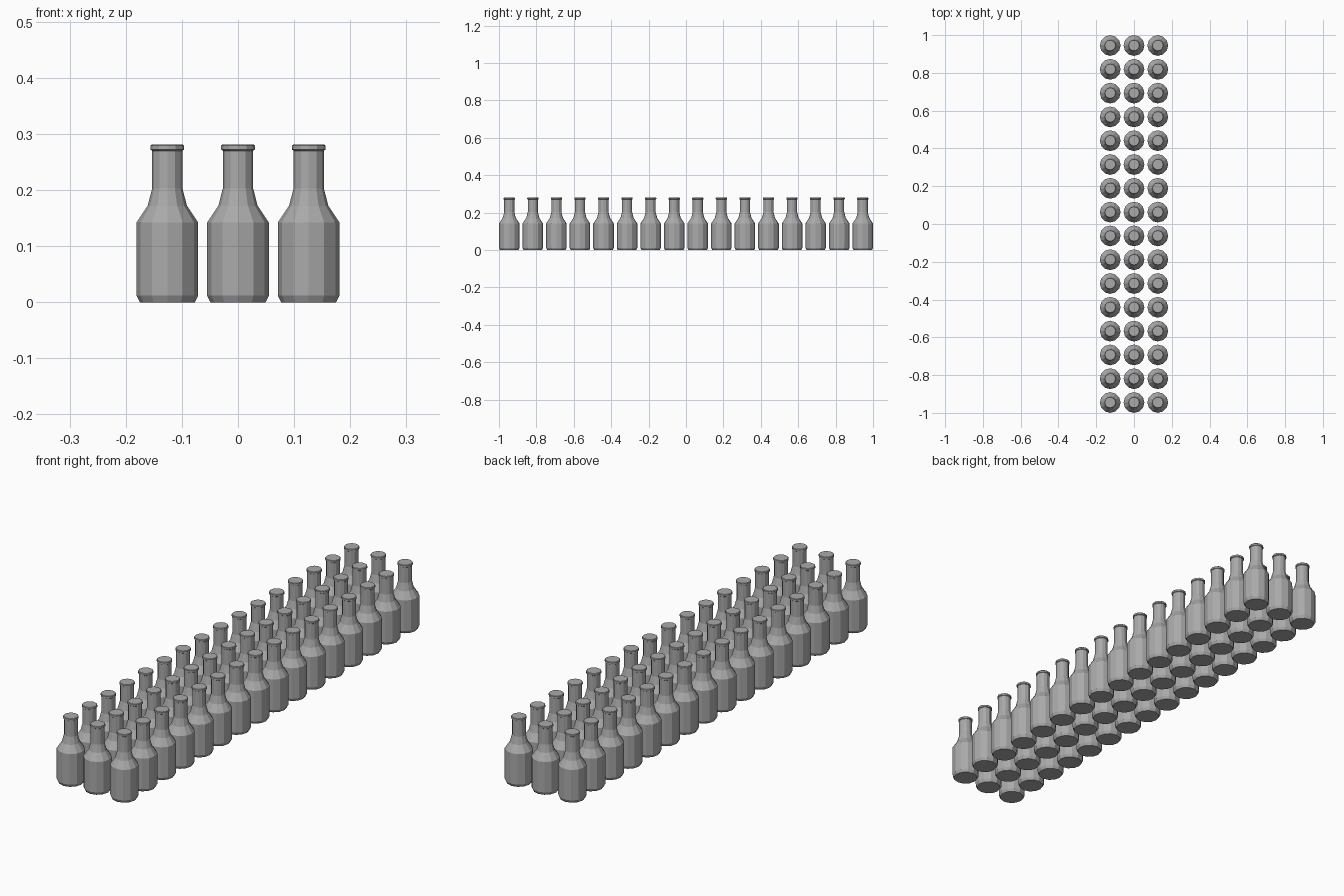
import bpy, bmesh, math

cube = bpy.data.objects.get("Cube")
if cube:
    bpy.data.objects.remove(cube, do_unlink=True)

grey = bpy.data.materials.new("grey glass")
grey.use_nodes = True
colour = (0.4, 0.4, 0.4, 1)
grey.diffuse_color = colour
grey.node_tree.nodes["Principled BSDF"].inputs["Base Color"].default_value = colour

SIDES, COLUMNS, ROWS, PITCH = 12, 3, 16, 0.126

# Bottle outline as (radius, height): base, body, shoulder, neck, lip
PROFILE = [(0.049, 0), (0.055, 0.012), (0.055, 0.142), (0.035, 0.172),
           (0.027, 0.203), (0.027, 0.27), (0.03, 0.272), (0.03, 0.279),
           (0.028, 0.281)]


def bottle_mesh():
    bm = bmesh.new()
    rings = []
    for r, z in PROFILE:
        angles = [math.tau * i / SIDES for i in range(SIDES)]
        rings.append([bm.verts.new((r * math.cos(a), r * math.sin(a), z)) for a in angles])
    for low, high in zip(rings, rings[1:]):
        for i in range(SIDES):
            j = (i + 1) % SIDES
            bm.faces.new((low[i], low[j], high[j], high[i]))
    bm.faces.new(rings[0][::-1])
    bm.faces.new(rings[-1])
    mesh = bpy.data.meshes.new("bottle")
    bm.to_mesh(mesh)
    bm.free()
    mesh.materials.append(grey)
    return mesh


# Grid of bottles sharing one mesh
mesh = bottle_mesh()
for row in range(ROWS):
    for col in range(COLUMNS):
        bottle = bpy.data.objects.new(f"bottle_{row + 1}_{col + 1}", mesh)
        bottle.location = ((col - (COLUMNS - 1) / 2) * PITCH,
                           (row - (ROWS - 1) / 2) * PITCH, 0)
        bpy.context.collection.objects.link(bottle)
